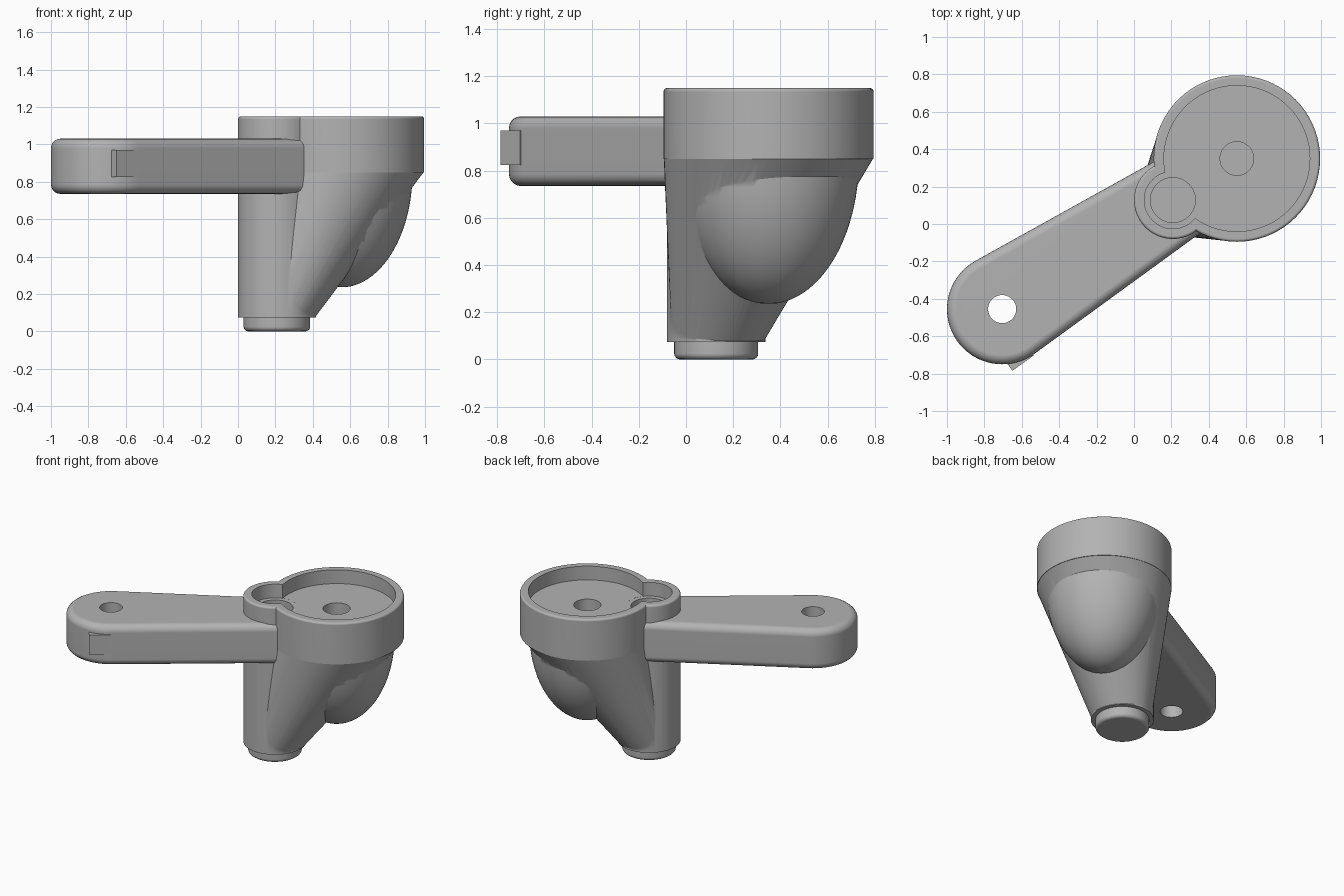
import bpy, bmesh, math
from mathutils import Vector

if "Cube" in bpy.data.objects:
    bpy.data.objects.remove(bpy.data.objects["Cube"])

grey = bpy.data.materials.new("plain_grey")
grey.use_nodes = True
grey.diffuse_color = (0.45, 0.45, 0.45, 1)
grey.node_tree.nodes["Principled BSDF"].inputs["Base Color"].default_value = grey.diffuse_color

SEG = 72
CUP = (0.55, 0.35)        # axis of the large cup
POST = (0.208, 0.128)     # axis of the post
EYE = (-0.705, -0.455)    # axis of the arm's end hole


def finish(bm, name):
    bmesh.ops.recalc_face_normals(bm, faces=bm.faces)
    mesh = bpy.data.meshes.new(name)
    bm.to_mesh(mesh)
    bm.free()
    mesh.materials.append(grey)
    ob = bpy.data.objects.new(name, mesh)
    bpy.context.collection.objects.link(ob)
    return ob


def loft(name, rings):
    """Solid through circular rings given as (centre, z, radius)."""
    bm = bmesh.new()
    loops = []
    for (cx, cy), z, r in rings:
        loops.append([bm.verts.new((cx + r * math.cos(a), cy + r * math.sin(a), z))
                      for a in (math.tau * i / SEG for i in range(SEG))])
    for low, high in zip(loops, loops[1:]):
        for i in range(SEG):
            j = (i + 1) % SEG
            bm.faces.new((low[i], low[j], high[j], high[i]))
    bm.faces.new(loops[0][::-1])
    bm.faces.new(loops[-1])
    return finish(bm, name)


def cylinder(name, centre, z0, z1, r, round_low=0, round_high=0):
    """Cylinder with optional rounded rims."""
    steps = [math.pi / 2 * i / 4 for i in range(5)]
    rings = [(centre, z0, r)]
    if round_low:
        rings = [(centre, z0 + round_low * (1 - math.sin(a)), r - round_low * (1 - math.cos(a)))
                 for a in reversed(steps)]
    if round_high:
        rings += [(centre, z1 - round_high * (1 - math.sin(a)), r - round_high * (1 - math.cos(a)))
                  for a in steps]
    else:
        rings.append((centre, z1, r))
    return loft(name, rings)


def tapered_arm(name, c0, r0, c1, r1, z0, z1, fillet):
    """Rounded bar wrapped around two circles."""
    a, b = Vector(c0), Vector(c1)
    d = b - a
    heading = math.atan2(d.y, d.x)
    touch = math.acos((r0 - r1) / d.length)
    half = SEG // 2
    outline = []
    for c, r, start, sweep in ((b, r1, heading - touch, 2 * touch),
                               (a, r0, heading + touch, math.tau - 2 * touch)):
        for i in range(half + 1):
            t = start + sweep * i / half
            outline.append((c.x + r * math.cos(t), c.y + r * math.sin(t)))
    bm = bmesh.new()
    base = bm.faces.new([bm.verts.new((x, y, z0)) for x, y in outline])
    ext = bmesh.ops.extrude_face_region(bm, geom=[base])
    bmesh.ops.translate(bm, vec=(0, 0, z1 - z0),
                        verts=[v for v in ext["geom"] if isinstance(v, bmesh.types.BMVert)])
    bmesh.ops.recalc_face_normals(bm, faces=bm.faces)
    rims = [e for e in bm.edges if abs(e.verts[0].co.z - e.verts[1].co.z) < 1e-5]
    bmesh.ops.bevel(bm, geom=rims, offset=fillet, segments=5, profile=0.5, affect='EDGES')
    return finish(bm, name)


def combine(target, tool, operation):
    mod = target.modifiers.new("combine", 'BOOLEAN')
    mod.operation = operation
    mod.solver = 'EXACT'
    mod.object = tool
    bpy.context.view_layer.objects.active = target
    bpy.ops.object.modifier_apply(modifier=mod.name)
    bpy.data.objects.remove(tool)


# Cup, post, foot and the leaning cone between them
holder = cylinder("cup_holder_with_arm", CUP, 0.85, 1.15, 0.445, round_high=0.015)
post = cylinder("post", POST, 0.075, 1.1495, 0.208, round_high=0.015)
foot = cylinder("foot", POST, 0, 0.12, 0.178, round_low=0.025)
cone = loft("cone", [((0.219, 0.135), 0.078, 0.195), (CUP, 0.853, 0.444)])

# Egg-shaped bulge under the cup
bulge = loft("bulge", [(CUP, 0.85 - 0.615 * math.sin(a), 0.383 * math.cos(a))
                       for a in (math.pi / 2 * i / 24 for i in range(23, -2, -1))])

# Arm with a small square tab flush with its side
arm = tapered_arm("arm", EYE, 0.295, POST, 0.229, 0.735, 1.03, 0.05)
bm = bmesh.new()
along, inward = Vector((0.81, 0.586, 0)), Vector((-0.586, 0.81, 0))
corner = Vector((-0.65, -0.785, 0.825))
quad = [corner, corner + along * 0.14, corner + along * 0.14 + inward * 0.12, corner + inward * 0.12]
low = [bm.verts.new(p) for p in quad]
high = [bm.verts.new(p + Vector((0, 0, 0.145))) for p in quad]
bm.faces.new(low)
bm.faces.new(high)
for i in range(4):
    j = (i + 1) % 4
    bm.faces.new((low[i], low[j], high[j], high[i]))
tab = finish(bm, "tab")

for part in (post, foot, cone, bulge, arm, tab):
    combine(holder, part, 'UNION')

# Recesses and holes
for name, centre, z0, z1, r in (("cup_recess", CUP, 1.05, 1.3, 0.39),
                                ("post_recess", POST, 1.0495, 1.31, 0.153),
                                ("cup_hole", CUP, 0.75, 1.32, 0.09),
                                ("post_hole", POST, 0.75, 1.33, 0.12),
                                ("arm_hole", EYE, 0.6, 1.2, 0.075)):
    combine(holder, cylinder(name, centre, z0, z1, r), 'DIFFERENCE')

# Smooth curved faces, keep edges crisp
bpy.ops.object.select_all(action='DESELECT')
holder.select_set(True)
bpy.context.view_layer.objects.active = holder
bpy.ops.object.shade_smooth_by_angle(angle=math.radians(30))
weighted = holder.modifiers.new("even_shading", 'WEIGHTED_NORMAL')
weighted.keep_sharp = True
